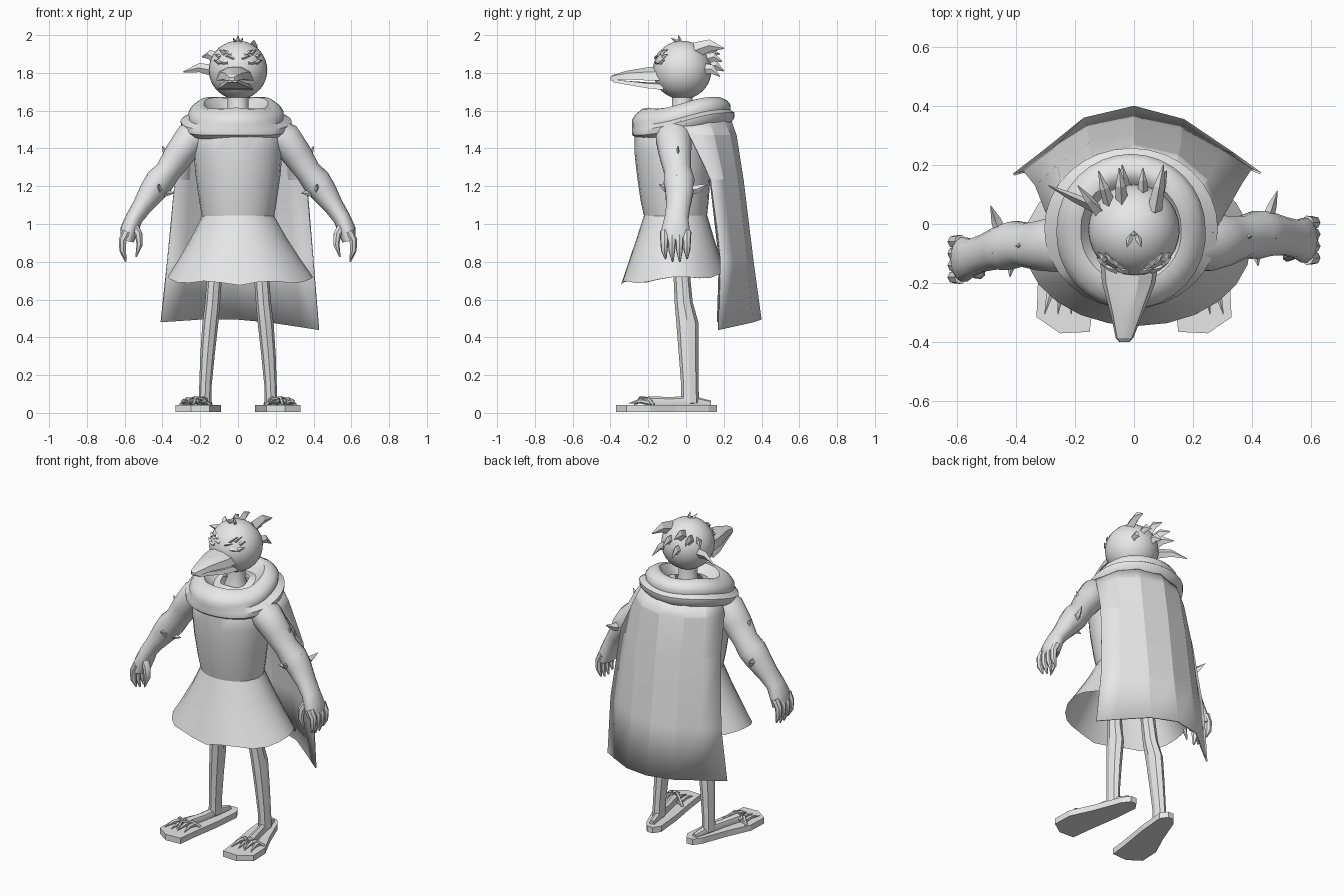
import bpy, bmesh, math
from mathutils import Vector, Matrix

mat = bpy.data.materials.new("plain_grey")
mat.diffuse_color = (0.8, 0.8, 0.8, 1)


def finish(name, bm, angle=35, mirror=False, thick=0):
    me = bpy.data.meshes.new(name)
    bmesh.ops.recalc_face_normals(bm, faces=bm.faces)
    bm.to_mesh(me)
    bm.free()
    me.materials.append(mat)
    ob = bpy.data.objects.new(name, me)
    bpy.context.collection.objects.link(ob)
    bpy.ops.object.select_all(action='DESELECT')
    bpy.context.view_layer.objects.active = ob
    ob.select_set(True)
    if angle:
        bpy.ops.object.shade_smooth_by_angle(angle=math.radians(angle))
    if thick:
        ob.modifiers.new("thickness", 'SOLIDIFY').thickness = thick
    if mirror:
        ob.modifiers.new("mirror", 'MIRROR')
    return ob


def loft(bm, rings, closed=True, caps=True):
    vs = [[bm.verts.new(p) for p in r] for r in rings]
    n = len(vs[0])
    for a, b in zip(vs, vs[1:]):
        for i in range(n if closed else n - 1):
            j = (i + 1) % n
            bm.faces.new((a[i], a[j], b[j], b[i]))
    if caps:
        bm.faces.new(vs[0])
        bm.faces.new(vs[-1])


def tube(bm, pts, sides=10, wide=1.0):
    """Sweep along points (x, y, z, radius[, wide]); wide scales the second axis."""
    P = [Vector(p[:3]) for p in pts]
    rings = []
    for i, p in enumerate(P):
        t = (P[min(i + 1, len(P) - 1)] - P[max(i - 1, 0)]).normalized()
        ref = Vector((0, 1, 0)) if abs(t.y) < 0.8 else Vector((1, 0, 0))
        u = t.cross(ref).normalized()
        v = u.cross(t)
        r = pts[i][3]
        w = pts[i][4] if len(pts[i]) > 4 else wide
        rings.append([p + u * r * math.cos(a) + v * r * w * math.sin(a)
                      for a in (2 * math.pi * k / sides for k in range(sides))])
    loft(bm, rings)


def spike(bm, a, b, r, bend=(0, 0, 0.02), sides=4, wide=1.0):
    a, b = Vector(a), Vector(b)
    m = (a + b) / 2 + Vector(bend)
    tube(bm, [(*a, r), (*m, r * 0.75), (*b, r * 0.08)], sides, wide)


def oval(cx, cy, z, rx, ry, n=24):
    return [(cx + rx * math.cos(2 * math.pi * k / n), cy + ry * math.sin(2 * math.pi * k / n), z)
            for k in range(n)]


# Head and neck
HC = Vector((0, -0.02, 1.815))
bm = bmesh.new()
bmesh.ops.create_uvsphere(bm, u_segments=28, v_segments=18, radius=0.155,
                          matrix=Matrix.Translation(HC))
finish("head", bm)
bm = bmesh.new()
tube(bm, [(0, -0.02, 1.55, 0.075), (0, -0.02, 1.61, 0.055), (0, -0.02, 1.69, 0.055)], 14)
finish("neck", bm)


# Beak: upper and lower tapered halves with a narrow gap between them
def beak(name, sections):
    bm = bmesh.new()
    loft(bm, [[(cx - w, y, lo), (cx + w, y, lo), (cx + w * 0.85, y, (lo + hi) / 2 + 0.01),
               (cx + w * 0.35, y, hi), (cx - w * 0.35, y, hi), (cx - w * 0.85, y, (lo + hi) / 2 + 0.01)]
              for y, cx, w, lo, hi in sections])
    finish(name, bm, 25)


beak("upper_beak", [(-0.12, -0.015, 0.10, 1.76, 1.835), (-0.2, -0.018, 0.09, 1.76, 1.83),
                    (-0.31, -0.025, 0.053, 1.765, 1.812), (-0.385, -0.032, 0.03, 1.76, 1.79),
                    (-0.4, -0.033, 0.016, 1.76, 1.775)])
beak("lower_beak", [(-0.12, -0.015, 0.095, 1.71, 1.75), (-0.2, -0.018, 0.083, 1.718, 1.75),
                    (-0.3, -0.025, 0.05, 1.735, 1.757), (-0.385, -0.03, 0.025, 1.75, 1.758)])

# Swept-back head feathers
bm = bmesh.new()
for a, b, r in [((0.07, 0.05, 1.92), (0.1, 0.2, 1.93), 0.042),
                ((0.03, 0.1, 1.87), (0.03, 0.19, 1.86), 0.032),
                ((0.08, 0.09, 1.82), (0.11, 0.18, 1.78), 0.032),
                ((-0.04, 0.07, 1.9), (-0.05, 0.19, 1.93), 0.038),
                ((-0.08, 0.06, 1.88), (-0.12, 0.18, 1.9), 0.036),
                ((-0.03, 0.11, 1.83), (-0.04, 0.2, 1.81), 0.034),
                ((-0.11, 0.03, 1.87), (-0.19, 0.13, 1.885), 0.034),
                ((-0.12, 0.05, 1.81), (-0.29, 0.13, 1.805), 0.032)]:
    spike(bm, a, b, r, wide=0.6)
for dx, dy, dz in [(0, 0, 0.19), (0.025, -0.04, 0.175), (-0.025, -0.04, 0.175)]:
    spike(bm, (dx * 0.3, -0.03, 1.955), (dx, -0.04 + dy, 1.81 + dz), 0.012, (0, 0, 0))
finish("head_feathers", bm, 20)

# Brow and cheek tufts around the eyes
bm = bmesh.new()
for s in (-1, 1):
    for az, el, daz, de in [(8, 24, 20, 3), (18, 31, 22, 10), (32, 33, 20, 8), (44, 26, 14, 4),
                            (22, 15, 22, -3), (40, 14, 14, 4)]:
        q = []
        for A, E, R in [(az, el, 0.153), (az + daz, el + de, 0.165)]:
            A, E = math.radians(A), math.radians(E)
            q.append(HC + Vector((s * math.sin(A) * math.cos(E), -math.cos(A) * math.cos(E), math.sin(E))) * R)
        spike(bm, q[0], q[1], 0.012, (0, -0.003, 0.003), 4)
finish("brow_tufts", bm, 0)

# Cowl: folded ring around a bowl that closes in on the neck, lower at the front
bm = bmesh.new()
prof = [(0.2, -0.07), (0.245, -0.085), (0.27, -0.06), (0.272, -0.03), (0.25, -0.01), (0.252, 0.015),
        (0.235, 0.04), (0.2, 0.065), (0.17, 0.065), (0.145, 0.035), (0.12, 0.01), (0.08, 0.02)]
rings = []
for r, z in prof:
    ring = []
    for x, y, zz in oval(0, 0, 1.575 + z, r, r, 32):
        f = 1 + 0.08 * max(0, -y / r) * (z > -0.02)
        ring.append((x * f * (1.08 if z < -0.02 else 1) - 0.01, y * f - 0.015,
                     zz + 0.19 * y + 0.008 * math.sin(3 * math.atan2(y, x))))
    rings.append(ring)
loft(bm, rings, caps=False)
finish("cowl", bm, 45)

# Torso
bm = bmesh.new()
loft(bm, [oval(0, cy, z, rx, ry) for z, cy, rx, ry in [
    (1.03, -0.055, 0.19, 0.165), (1.12, -0.06, 0.205, 0.18), (1.26, -0.065, 0.225, 0.195),
    (1.38, -0.065, 0.235, 0.208), (1.47, -0.06, 0.235, 0.212), (1.54, -0.04, 0.2, 0.18)]], caps=False)
finish("torso", bm)

# Flared skirt with a wavy hem, open below
bm = bmesh.new()
rings = []
for f, rx, ry in [(0, 0.19, 0.168), (0.35, 0.25, 0.205), (0.7, 0.32, 0.245), (1, 0.385, 0.278)]:
    ring = []
    for x, y, _ in oval(0.012 * f, -0.055 - 0.012 * f, 0, rx, ry):
        a = math.atan2(y + 0.06, x)
        hem = 0.71 + 0.025 * math.sin(a) + 0.01 * math.cos(6 * a)
        ring.append((x, y, 1.045 + (hem - 1.045) * f))
    rings.append(ring)
loft(bm, rings, caps=False)
finish("skirt", bm)

# Cape: lofted from the cowl arc down to the wide, slightly slanted hem
rows = [(1.55, [(-0.26, 0.02), (-0.22, 0.12), (-0.14, 0.2), (0, 0.24), (0.14, 0.2), (0.22, 0.12), (0.27, -0.03)]),
        (1.47, [(-0.3, 0.04), (-0.25, 0.15), (-0.15, 0.23), (0, 0.268), (0.15, 0.235), (0.25, 0.15), (0.3, 0.02)]),
        (1.235, [(-0.335, 0.13), (-0.26, 0.2), (-0.15, 0.275), (0, 0.305), (0.16, 0.275), (0.27, 0.2), (0.365, 0.135)]),
        (0.81, [(-0.375, 0.18), (-0.28, 0.25), (-0.16, 0.325), (0, 0.357), (0.16, 0.325), (0.3, 0.25), (0.4, 0.188)]),
        (0.46, [(-0.41, 0.17), (-0.3, 0.255), (-0.17, 0.36), (0, 0.4), (0.17, 0.355), (0.34, 0.24), (0.43, 0.175)])]
bm = bmesh.new()
loft(bm, [[(x, y, z + (0.15 * (y - 0.17) - 0.05 * x if z < 0.5 else 0)) for x, y in row] for z, row in rows],
     closed=False, caps=False)
finish("cape", bm, 12, thick=0.008)

# Arms, hands and spikes: one side reaches slightly further forward
for s, side, dy in ((-1, "right", -0.05), (1, "left", 0.015)):
    def place(bm):
        for v in bm.verts:
            v.co.y += dy * min(1, max(0, (v.co.x - 0.25) / 0.3))
            v.co.x *= s

    bm = bmesh.new()
    tube(bm, [(0.17, -0.065, 1.49, 0.08), (0.25, -0.065, 1.45, 0.09), (0.31, -0.06, 1.37, 0.08),
              (0.37, -0.05, 1.28, 0.068), (0.415, -0.045, 1.225, 0.077), (0.455, -0.045, 1.17, 0.07),
              (0.51, -0.055, 1.09, 0.052, 1.25), (0.55, -0.065, 1.03, 0.046, 1.4),
              (0.575, -0.07, 0.97, 0.048, 1.6), (0.588, -0.07, 0.91, 0.036, 2.1)], 14, 1.08)
    place(bm)
    finish(side + "_arm", bm, 45)

    # Four hooked fingers and a thumb
    bm = bmesh.new()
    for i in range(4):
        y = -0.13 + 0.04 * i
        d = (0.015, 0, 0, 0.015)[i]
        tube(bm, [(0.587, y, 0.96, 0.024), (0.61, y, 0.915, 0.022), (0.61, y, 0.86, 0.018),
                  (0.594, y * 0.95, 0.80 + d, 0.005)], 7)
    tube(bm, [(0.555, -0.1, 1.0, 0.025), (0.525, -0.12, 0.945, 0.021), (0.52, -0.125, 0.89, 0.017),
              (0.54, -0.12, 0.825, 0.004)], 7)
    place(bm)
    finish(side + "_fingers", bm, 45)

    # Arm spikes
    bm = bmesh.new()
    for a, b, r in [((0.35, -0.05, 1.33), (0.4, -0.05, 1.41), 0.03),
                    ((0.45, 0.0, 1.18), (0.485, 0.1, 1.21), 0.03),
                    ((0.41, -0.08, 1.19), (0.42, -0.15, 1.21), 0.03),
                    ((0.43, -0.07, 1.18), (0.335, -0.08, 1.165), 0.025),
                    ((0.46, -0.05, 1.21), (0.48, -0.06, 1.26), 0.025)]:
        spike(bm, a, b, r, (0, 0, -0.01), wide=0.7)
    place(bm)
    finish(side + "_arm_spikes", bm, 0)

# Legs
bm = bmesh.new()
tube(bm, [(0.105, -0.025, 0.95, 0.046), (0.125, -0.022, 0.72, 0.04, 1.1), (0.135, -0.012, 0.58, 0.04, 1.2),
          (0.147, 0.008, 0.47, 0.042, 1.4), (0.162, 0.014, 0.3, 0.038, 1.35), (0.172, 0.02, 0.15, 0.033, 1.4),
          (0.175, 0.022, 0.05, 0.034, 1.4)], 8)
finish("legs", bm, 25, mirror=True)

# Sandal soles: long plates with splayed toes
out = [(0.09, 0.12), (0.12, 0.165), (0.16, 0.165), (0.195, 0.12), (0.26, -0.05), (0.325, -0.19),
       (0.33, -0.315), (0.25, -0.37), (0.15, -0.365), (0.135, -0.24), (0.105, -0.05)]
bm = bmesh.new()
loft(bm, [[(x, y, z) for x, y in out] for z in (0.005, 0.042)])
finish("sandal_soles", bm, 0, mirror=True)

# Feet, toe claws and straps
bm = bmesh.new()
tube(bm, [(0.15, 0.13, 0.045, 0.02), (0.172, 0.03, 0.055, 0.036), (0.195, -0.08, 0.05, 0.034),
          (0.225, -0.2, 0.048, 0.04)], 8, 0.75)
for dx in (-0.045, -0.015, 0.015, 0.045):
    x = 0.225 + dx
    spike(bm, (x, -0.18, 0.052), (x + 0.01 + dx * 0.5, -0.305, 0.05), 0.017, (0, 0, 0.012), 6)
finish("feet", bm, 40, mirror=True)
bm = bmesh.new()
for x in (0.145, 0.305):
    tube(bm, [(x, -0.17, 0.04, 0.009), ((x + 0.23) / 2, -0.2, 0.075, 0.01),
              (0.23, -0.24, 0.08, 0.01), (0.235, -0.27, 0.04, 0.008)], 6)
finish("sandal_straps", bm, 40, mirror=True)
